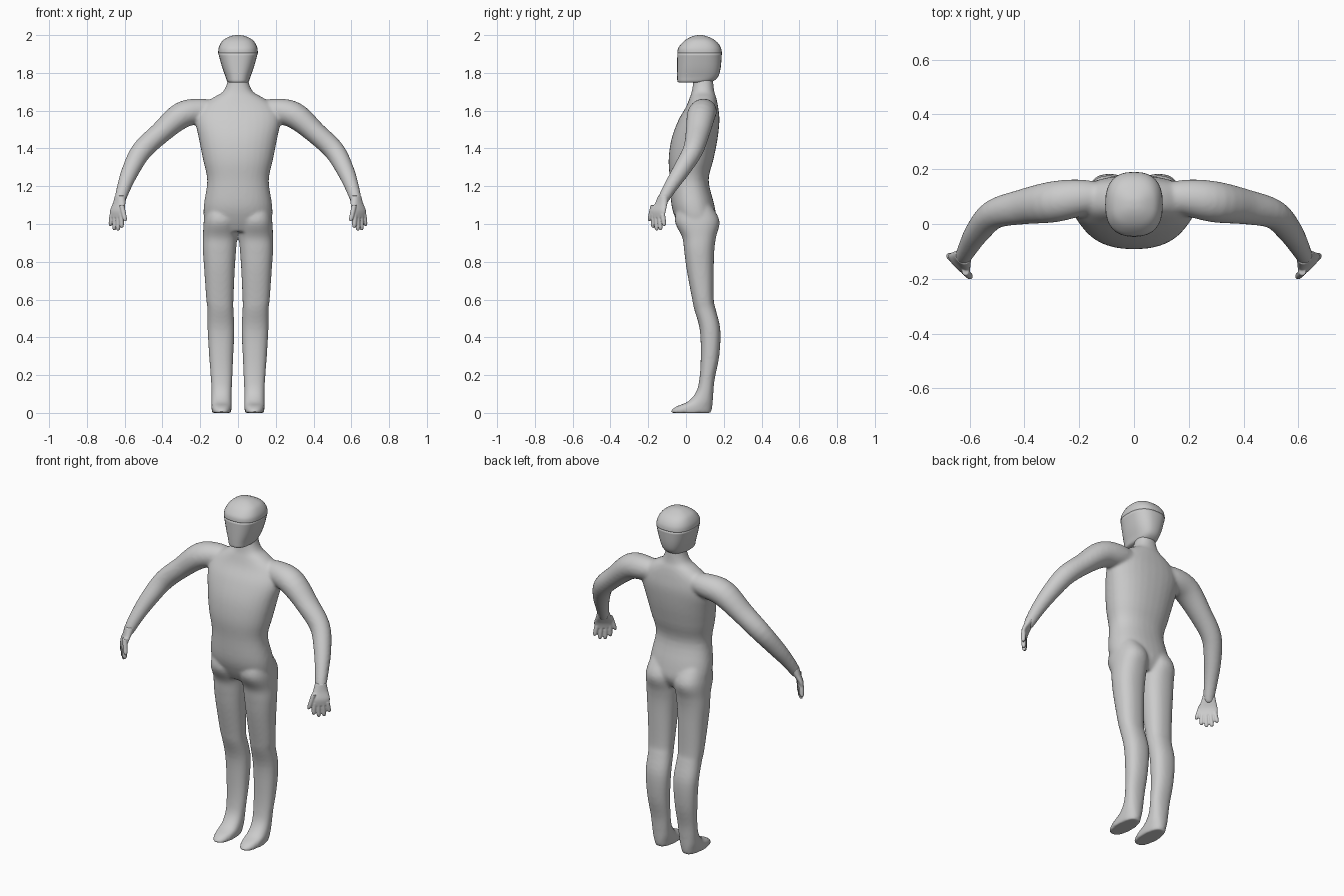
import bpy, bmesh
from math import cos, sin, pi, copysign
from mathutils import Vector

if "Cube" in bpy.data.objects:
    bpy.data.objects.remove(bpy.data.objects["Cube"], do_unlink=True)

# One plain grey for the whole figure
grey = bpy.data.materials.new("plain grey")
grey.use_nodes = True
colour = (0.6, 0.6, 0.6, 1)
grey.diffuse_color = colour
grey.node_tree.nodes["Principled BSDF"].inputs["Base Color"].default_value = colour


def smooth_stations(stations, steps=4):
    """Catmull-Rom interpolation of a list of number tuples."""
    result = []
    last = len(stations) - 1
    for i in range(last):
        p, q = stations[max(i - 1, 0)], stations[i]
        r, s = stations[i + 1], stations[min(i + 2, last)]
        for k in range(steps):
            t = k / steps
            result.append(tuple(
                b + t * (c - a + t * (2*a - 5*b + 4*c - d + t * (3*(b - c) + d - a))) / 2
                for a, b, c, d in zip(p, q, r, s)))
    return result + [stations[-1]]


def ring(centre, across, along, power=2.0, sides=32):
    """Superellipse outline around a centre, spanned by two half-axes."""
    points = []
    for i in range(sides):
        c, s = cos(2 * pi * i / sides), sin(2 * pi * i / sides)
        u = copysign(abs(c) ** (2 / power), c)
        v = copysign(abs(s) ** (2 / power), s)
        points.append(centre + across * u + along * v)
    return points


def loft(bm, rings, side=1):
    """Closed skin through the rings; side -1 mirrors it in x."""
    loops = [[bm.verts.new((side * p.x, p.y, p.z)) for p in r] for r in rings]
    n = len(loops[0])
    faces = [bm.faces.new(loops[0]), bm.faces.new(loops[-1])]
    for low, high in zip(loops, loops[1:]):
        for i in range(n):
            j = (i + 1) % n
            faces.append(bm.faces.new((low[i], low[j], high[j], high[i])))
    bmesh.ops.recalc_face_normals(bm, faces=faces)
    for face in faces:
        face.smooth = True


def stack(stations, power=2.0):
    """Level rings from (z, x centre, half width, front y, back y)."""
    return [ring(Vector((x, (front + back) / 2, z)), Vector((w, 0, 0)),
                 Vector((0, (back - front) / 2, 0)), power)
            for z, x, w, front, back in smooth_stations(stations)]


def tube(stations):
    """Rings square to a path of (x, y, z, half height, half depth)."""
    path = smooth_stations(stations)
    centres = [Vector(s[:3]) for s in path]
    rings = []
    for i, s in enumerate(path):
        tangent = centres[min(i + 1, len(path) - 1)] - centres[max(i - 1, 0)]
        tangent.normalize()
        depth = Vector((0, 1, 0)) - tangent * tangent.y
        depth.normalize()
        rings.append(ring(centres[i], tangent.cross(depth) * s[3], depth * s[4]))
    return rings


def finish(bm, name, voxel=None, repeats=0):
    """Turn the bmesh into an object, optionally fused into one soft skin."""
    mesh = bpy.data.meshes.new(name)
    bm.to_mesh(mesh)
    bm.free()
    mesh.materials.append(grey)
    obj = bpy.data.objects.new(name, mesh)
    bpy.context.collection.objects.link(obj)
    if voxel:
        fuse = obj.modifiers.new("fuse", 'REMESH')
        fuse.mode = 'VOXEL'
        fuse.voxel_size = voxel
        fuse.use_smooth_shade = True
        soften = obj.modifiers.new("soften", 'SMOOTH')
        soften.factor = 0.5
        soften.iterations = repeats
    return obj


# Torso and neck
torso = [
    (0.96, 0, 0.14, -0.02, 0.13), (1.02, 0, 0.178, -0.052, 0.16),
    (1.1, 0, 0.181, -0.077, 0.15), (1.23, 0, 0.163, -0.085, 0.12),
    (1.34, 0, 0.185, -0.092, 0.145), (1.45, 0, 0.207, -0.077, 0.167),
    (1.55, 0, 0.225, -0.04, 0.177), (1.62, 0, 0.2, 0, 0.17),
    (1.67, 0, 0.13, 0.02, 0.16), (1.7, 0, 0.08, 0.03, 0.15),
    (1.75, 0, 0.057, 0.038, 0.144), (1.8, 0, 0.055, 0.04, 0.142)]

# Leg with foot, from hip to sole
leg = [
    (1.12, 0.09, 0.07, -0.03, 0.12), (1.02, 0.092, 0.089, -0.06, 0.177),
    (0.93, 0.095, 0.09, -0.02, 0.159), (0.86, 0.098, 0.088, -0.01, 0.15),
    (0.76, 0.098, 0.081, 0.003, 0.147), (0.6, 0.096, 0.072, 0.033, 0.147),
    (0.55, 0.093, 0.069, 0.043, 0.157), (0.44, 0.09, 0.071, 0.073, 0.182),
    (0.3, 0.089, 0.064, 0.078, 0.176), (0.18, 0.087, 0.057, 0.071, 0.152),
    (0.11, 0.087, 0.054, 0.053, 0.145), (0.06, 0.087, 0.054, 0.01, 0.142),
    (0.035, 0.087, 0.054, -0.05, 0.14), (0.012, 0.087, 0.052, -0.08, 0.136),
    (0, 0.087, 0.05, -0.077, 0.133)]

# Arm from inside the shoulder to the wrist
arm = [
    (0.1, 0.1, 1.6, 0.05, 0.05), (0.2, 0.095, 1.598, 0.066, 0.068),
    (0.3, 0.08, 1.575, 0.07, 0.075), (0.41, 0.062, 1.483, 0.058, 0.064),
    (0.51, 0.036, 1.388, 0.055, 0.054), (0.568, -0.025, 1.285, 0.047, 0.046),
    (0.602, -0.08, 1.2, 0.038, 0.037), (0.622, -0.118, 1.135, 0.031, 0.03),
    (0.63, -0.132, 1.1, 0.022, 0.022)]

body = bmesh.new()
loft(body, stack(torso, 2.25))
for side in (1, -1):
    loft(body, stack(leg, 2.3), side)
    loft(body, tube(arm), side)
finish(body, "body", voxel=0.008, repeats=10)

# Hands: a flat palm turned diagonally, four fingers and a thumb
spread = Vector((0.7, 0.7, 0))
thick = Vector((0.7, -0.7, 0))
knuckles = Vector((0.64, -0.15, 0))
wrist = Vector((0.622, -0.118, 0))
palm = [(1.15, 0, 0.03, 0.027), (1.11, 0.4, 0.04, 0.022),
        (1.07, 0.9, 0.053, 0.017), (1.035, 1, 0.05, 0.013)]
# (start offset, start height, tip offset, tip height)
fingers = [(0.038, 1.05, 0.05, 0.99), (0.014, 1.05, 0.022, 0.967),
           (-0.01, 1.05, -0.007, 0.965), (-0.031, 1.05, -0.035, 0.98),
           (-0.035, 1.1, -0.063, 1.015)]

for side, name in ((1, "left_hand"), (-1, "right_hand")):
    hand = bmesh.new()
    rings = []
    for z, blend, wide, deep in smooth_stations(palm):
        centre = wrist.lerp(knuckles, blend) + Vector((0, 0, z))
        rings.append(ring(centre, spread * wide, thick * deep, 2.3))
    loft(hand, rings, side)
    for start, top, tip, bottom in fingers:
        root = knuckles + spread * start + Vector((0, 0, top))
        end = knuckles + spread * tip + Vector((0, 0, bottom))
        rings = []
        for t, size in ((0, 1), (0.4, 1), (0.8, 0.9), (0.95, 0.65), (1, 0.3)):
            radius = 0.0135 * size
            rings.append(ring(root.lerp(end, t), spread * radius, thick * radius, 2, 12))
        loft(hand, rings, side)
    finish(hand, name, voxel=0.0035, repeats=3)

# Head: rounded crown over a tapering face, with a crisp edge between them
brow = (1.905, 0, 0.105, -0.046, 0.19)
crown = [
    brow, (1.93, 0, 0.103, -0.042, 0.186), (1.955, 0, 0.093, -0.024, 0.172),
    (1.975, 0, 0.077, -0.002, 0.15), (1.99, 0, 0.05, 0.025, 0.12),
    (1.998, 0, 0.025, 0.05, 0.095), (2, 0, 0.004, 0.07, 0.078)]
face = [
    (1.748, 0, 0.045, -0.035, 0.115), (1.755, 0, 0.057, -0.045, 0.142),
    (1.78, 0, 0.066, -0.047, 0.17), (1.83, 0, 0.084, -0.047, 0.184), brow]
head = bmesh.new()
loft(head, stack(crown, 2.5))
loft(head, stack(face, 2.5))
finish(head, "head")
